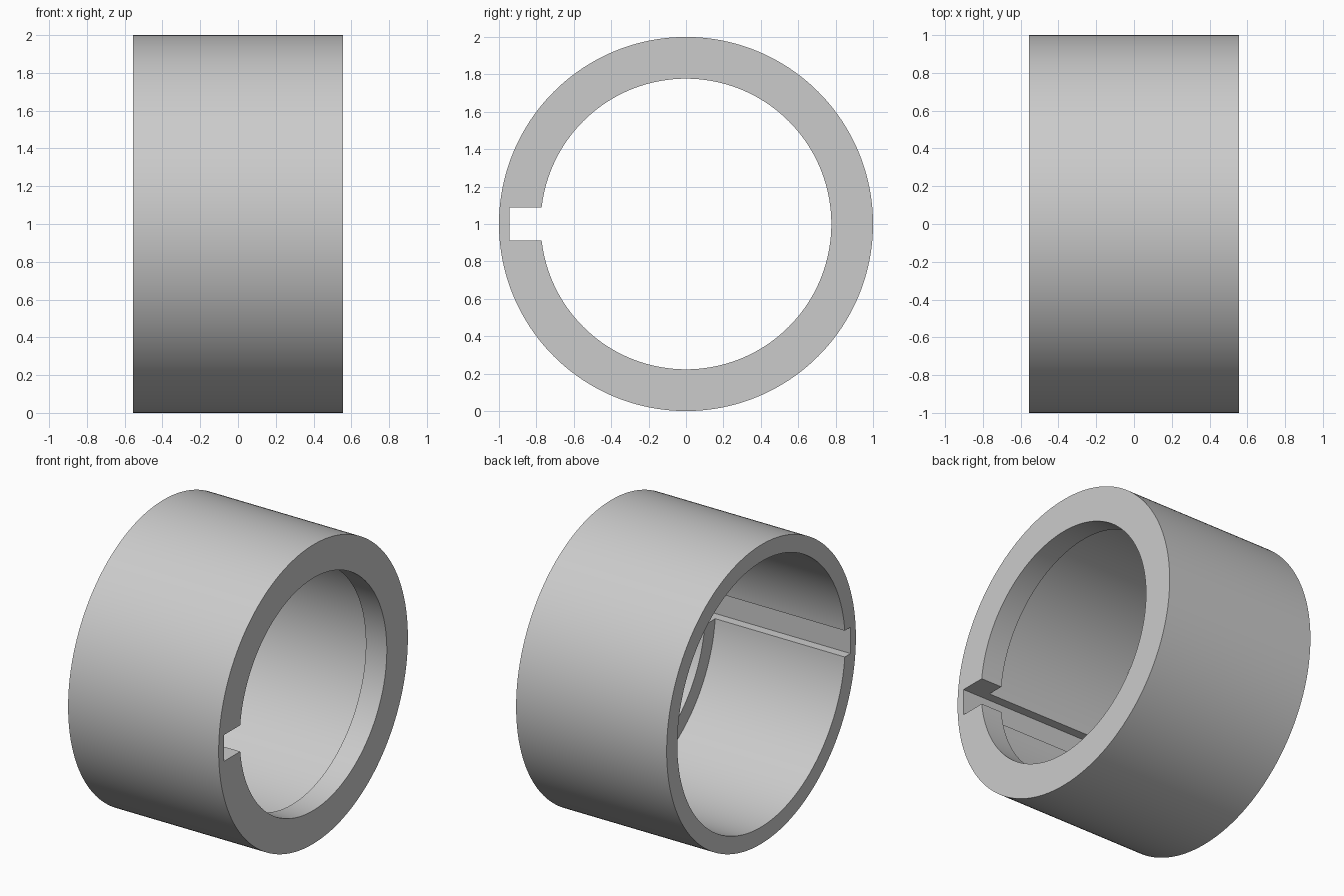
import bpy
import bmesh
from math import radians, tau
from mathutils import Matrix, Vector

cube = bpy.data.objects.get("Cube")
if cube:
    bpy.data.objects.remove(cube, do_unlink=True)

HALF = 0.557        # half the sleeve length
OUTER = 1.0         # outside radius
BORE = 0.887        # main bore radius
LIP = 0.777         # radius of the opening through the lip
LIP_DEPTH = 0.155
SEGMENTS = 192

grey = bpy.data.materials.new("plain_grey")
grey.use_nodes = True
colour = (0.6, 0.6, 0.6, 1)
grey.diffuse_color = colour
grey.node_tree.nodes["Principled BSDF"].inputs["Base Color"].default_value = colour


def add_object(name, bm):
    bmesh.ops.recalc_face_normals(bm, faces=bm.faces)
    mesh = bpy.data.meshes.new(name)
    bm.to_mesh(mesh)
    bm.free()
    mesh.materials.append(grey)
    obj = bpy.data.objects.new(name, mesh)
    bpy.context.collection.objects.link(obj)
    return obj


# Sleeve: stepped wall profile (x, radius) spun about the x axis
profile = [(-HALF, BORE), (-HALF, OUTER), (HALF, OUTER), (HALF, LIP),
           (HALF - LIP_DEPTH, LIP), (HALF - LIP_DEPTH, BORE)]
bm = bmesh.new()
verts = [bm.verts.new((x, 0, 1 + r)) for x, r in profile]
edges = [bm.edges.new((a, b)) for a, b in zip(verts, verts[1:] + verts[:1])]
bmesh.ops.spin(bm, geom=verts + edges, cent=(0, 0, 1), axis=(1, 0, 0),
               angle=tau, steps=SEGMENTS, use_merge=True)
bmesh.ops.remove_doubles(bm, verts=bm.verts, dist=0.0001)
sleeve = add_object("keyed_sleeve", bm)

# Keyway: square groove along the whole front of the bore
bm = bmesh.new()
bmesh.ops.create_cube(bm, size=1, matrix=Matrix.LocRotScale(
    Vector((0, -0.772, 1)), None, Vector((2, 0.344, 0.176))))
cutter = add_object("keyway_cutter", bm)

cut = sleeve.modifiers.new("keyway", "BOOLEAN")
cut.operation = "DIFFERENCE"
cut.solver = "EXACT"
cut.object = cutter

bpy.ops.object.select_all(action="DESELECT")
sleeve.select_set(True)
bpy.context.view_layer.objects.active = sleeve
bpy.ops.object.modifier_apply(modifier=cut.name)
bpy.data.objects.remove(cutter, do_unlink=True)
bpy.ops.object.shade_smooth_by_angle(angle=radians(30))
